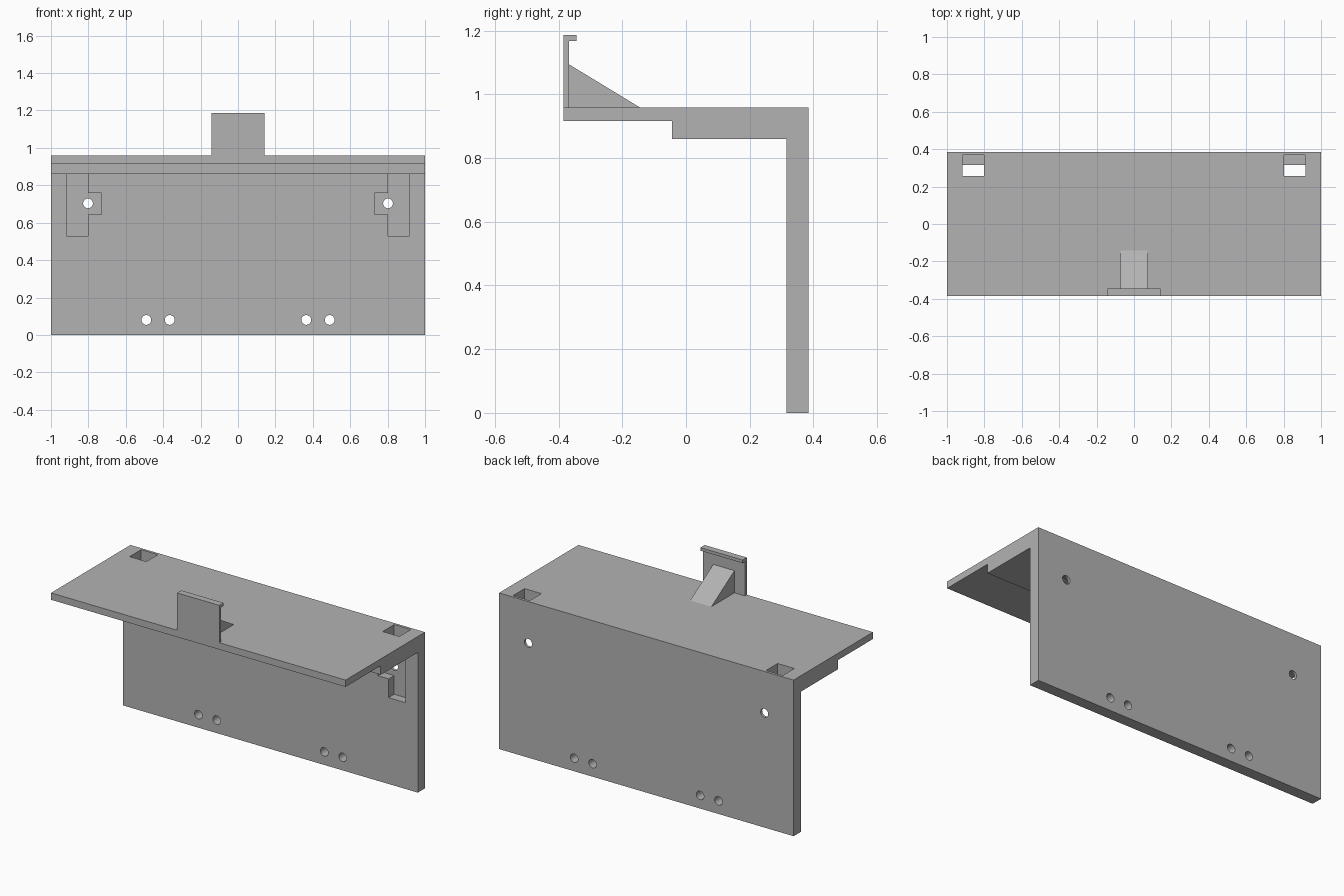
import bpy
import bmesh
from mathutils import Vector

old = bpy.data.objects.get("Cube")
if old:
    bpy.data.objects.remove(old, do_unlink=True)

grey = bpy.data.materials.new("plain grey")
grey.use_nodes = True
colour = (0.45, 0.45, 0.45, 1)
grey.diffuse_color = colour
grey.node_tree.nodes["Principled BSDF"].inputs["Base Color"].default_value = colour


def extrude(name, outline, axis, start, end):
    """Closed outline in (x, z) or (y, z), extruded along the other axis."""
    bm = bmesh.new()
    place = (lambda a, b: (start, a, b)) if axis == "x" else (lambda a, b: (a, start, b))
    face = bm.faces.new([bm.verts.new(place(a, b)) for a, b in outline])
    moved = bmesh.ops.extrude_face_region(bm, geom=[face])["geom"]
    step = Vector((end - start, 0, 0) if axis == "x" else (0, end - start, 0))
    bmesh.ops.translate(bm, vec=step, verts=[g for g in moved if isinstance(g, bmesh.types.BMVert)])
    bmesh.ops.recalc_face_normals(bm, faces=bm.faces)
    mesh = bpy.data.meshes.new(name)
    bm.to_mesh(mesh)
    bm.free()
    mesh.materials.append(grey)
    obj = bpy.data.objects.new(name, mesh)
    bpy.context.collection.objects.link(obj)
    return obj


def cut(target, cutter):
    """Subtract the cutter from the target, then discard it."""
    mod = target.modifiers.new("cut", "BOOLEAN")
    mod.operation = "DIFFERENCE"
    mod.solver = "EXACT"
    mod.object = cutter
    bpy.context.view_layer.objects.active = target
    bpy.ops.object.modifier_apply(modifier=mod.name)
    bpy.data.objects.remove(cutter, do_unlink=True)


def drill(target, x, z):
    bpy.ops.mesh.primitive_cylinder_add(vertices=32, radius=0.026, depth=0.4,
                                        location=(x, 0.35, z), rotation=(1.5708, 0, 0))
    drill_bit = bpy.context.object
    drill_bit.data.materials.append(grey)
    cut(target, drill_bit)


# Shelf and back wall as one angled profile
wall_front, back, top = 0.315, 0.385, 0.958
bracket = extrude("shelf_bracket", [
    (-back, top), (back, top), (back, 0), (wall_front, 0),
    (wall_front, 0.86), (-0.044, 0.86), (-0.044, 0.916), (-back, 0.916)], "x", -1, 1)

# Mounting pockets open through the shelf, with a side notch, and screw holes
for side in (-1, 1):
    pocket = [(0.802, 0.53), (0.916, 0.53), (0.916, 1.1), (0.802, 1.1),
              (0.802, 0.758), (0.73, 0.758), (0.73, 0.645), (0.802, 0.645)]
    cut(bracket, extrude("pocket_cutter", [(side * x, z) for x, z in pocket],
                         "y", 0.257, 0.369))
    drill(bracket, side * 0.802, 0.703)
    for x in (0.365, 0.49):
        drill(bracket, side * x, 0.08)

# Upright front tab with a small lip at its top
extrude("front_tab", [
    (-back, top), (-0.367, top), (-0.367, 1.168), (-0.344, 1.168),
    (-0.344, 1.187), (-back, 1.187)], "x", -0.143, 0.143)

# Sloped brace behind the tab
extrude("tab_brace", [(-0.367, top), (-0.143, top), (-0.367, 1.094)], "x", -0.072, 0.072)

# Smooth hole walls, keep every other edge sharp
bpy.ops.object.select_all(action="DESELECT")
bracket.select_set(True)
bpy.context.view_layer.objects.active = bracket
bpy.ops.object.shade_smooth_by_angle(angle=0.5)
